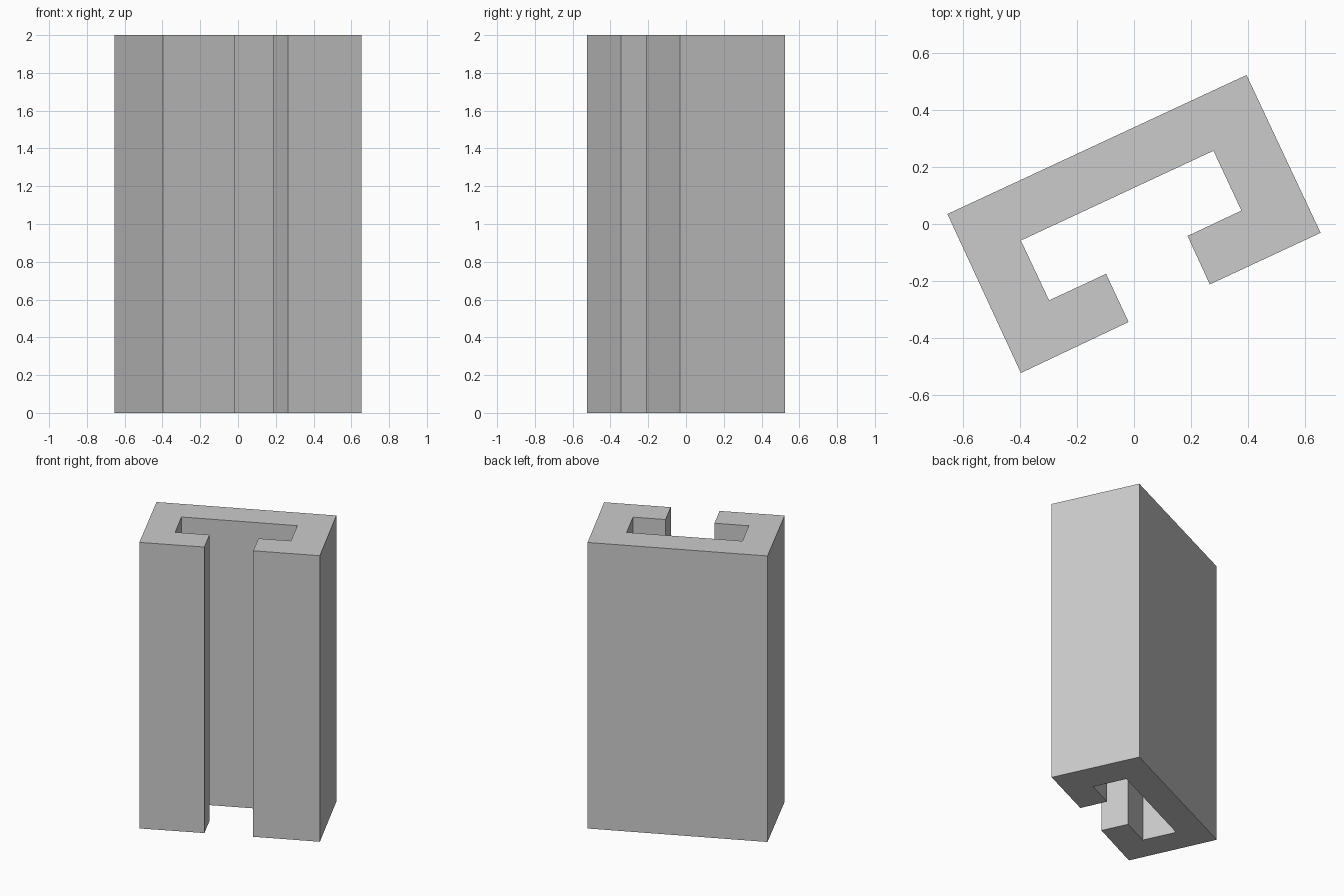
import bpy
import bmesh

cube = bpy.data.objects.get("Cube")
if cube:
    bpy.data.objects.remove(cube, do_unlink=True)

HEIGHT = 2.0

# Slotted channel cross-section: outer back and sides, lips, inner pocket
profile = [
    (-0.655, 0.035), (0.395, 0.523), (0.655, -0.031), (0.266, -0.212),
    (0.188, -0.042), (0.377, 0.047), (0.279, 0.257), (-0.397, -0.058),
    (-0.298, -0.268), (-0.098, -0.175), (-0.019, -0.344), (-0.397, -0.523),
]

# Plain grey material
grey = bpy.data.materials.new("plain_grey")
grey.use_nodes = True
colour = (0.6, 0.6, 0.6, 1.0)
grey.diffuse_color = colour
for node in grey.node_tree.nodes:
    if node.type == 'BSDF_PRINCIPLED':
        node.inputs["Base Color"].default_value = colour

# Extrude the cross-section into an upright channel
bm = bmesh.new()
base = bm.faces.new([bm.verts.new((x, y, 0)) for x, y in profile])
result = bmesh.ops.extrude_face_region(bm, geom=[base], use_keep_orig=True)
top_verts = [g for g in result["geom"] if isinstance(g, bmesh.types.BMVert)]
bmesh.ops.translate(bm, verts=top_verts, vec=(0, 0, HEIGHT))
bmesh.ops.recalc_face_normals(bm, faces=bm.faces[:])

mesh = bpy.data.meshes.new("slotted_channel")
bm.to_mesh(mesh)
bm.free()
mesh.materials.append(grey)
channel = bpy.data.objects.new("slotted_channel", mesh)
bpy.context.collection.objects.link(channel)
